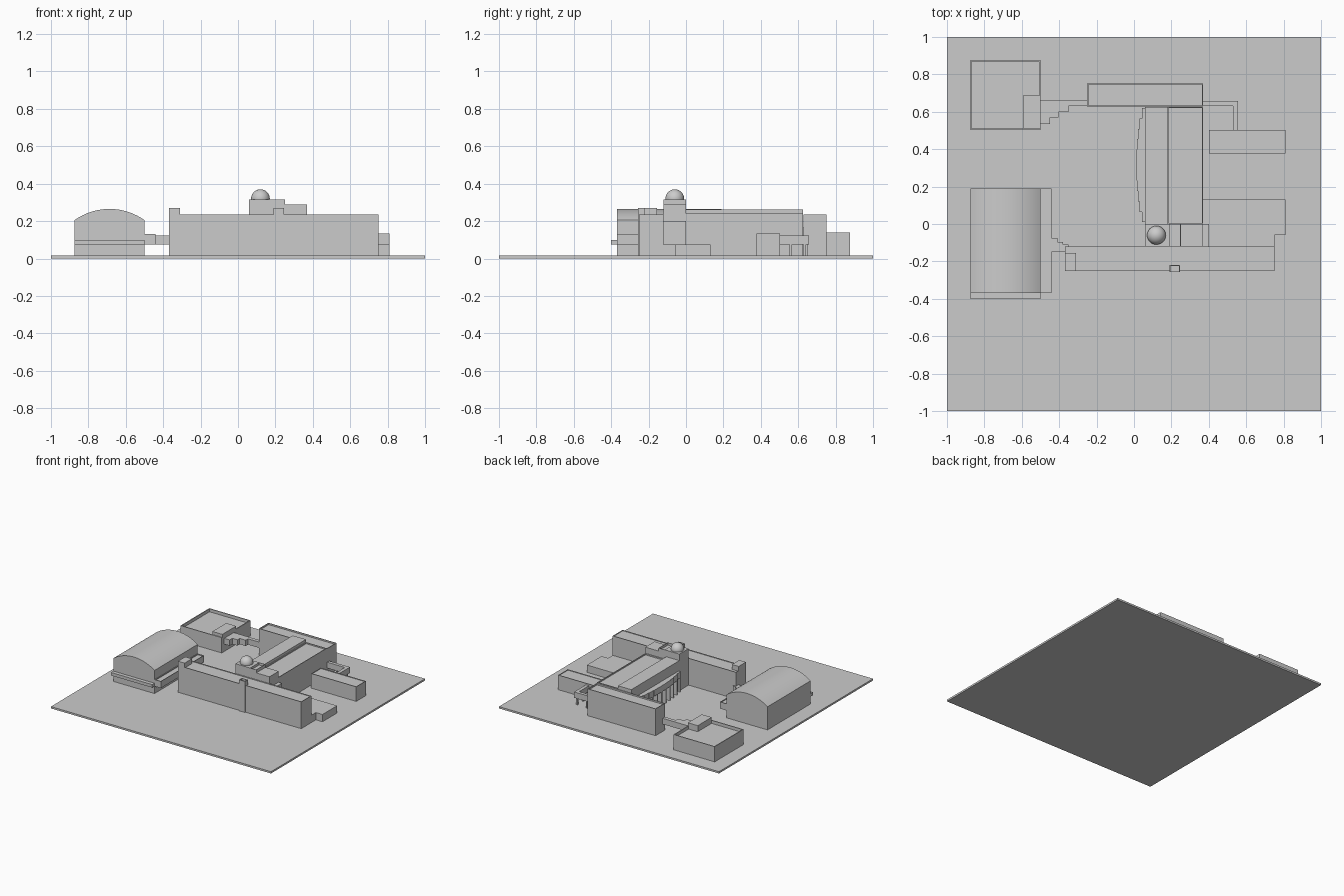
import bpy, bmesh, math

if "Cube" in bpy.data.objects:
    bpy.data.objects.remove(bpy.data.objects["Cube"])

G = 0.015  # top of the ground slab


def finish(name, bm):
    bmesh.ops.recalc_face_normals(bm, faces=bm.faces)
    me = bpy.data.meshes.new(name)
    bm.to_mesh(me)
    bm.free()
    ob = bpy.data.objects.new(name, me)
    bpy.context.collection.objects.link(ob)
    return ob


def prism(name, pts, z0, z1, rim=0, depth=0):
    """Extrude a plan outline; optionally sink the roof inside a parapet."""
    bm = bmesh.new()
    base = bm.faces.new([bm.verts.new((x, y, z0)) for x, y in pts])
    ext = bmesh.ops.extrude_face_region(bm, geom=[base])["geom"]
    bmesh.ops.translate(bm, vec=(0, 0, z1 - z0),
                        verts=[v for v in ext if isinstance(v, bmesh.types.BMVert)])
    bmesh.ops.recalc_face_normals(bm, faces=bm.faces)
    if rim:
        top = max(bm.faces, key=lambda f: f.calc_center_median().z)
        bmesh.ops.inset_region(bm, faces=[top], thickness=rim)
        inner = bmesh.ops.extrude_face_region(bm, geom=[top])["geom"]
        bmesh.ops.translate(bm, vec=(0, 0, -depth),
                            verts=[v for v in inner if isinstance(v, bmesh.types.BMVert)])
        if top.is_valid:
            bmesh.ops.delete(bm, geom=[top], context='FACES_ONLY')
    return finish(name, bm)


def box(name, x0, x1, y0, y1, z0, z1, rim=0, depth=0):
    return prism(name, [(x0, y0), (x1, y0), (x1, y1), (x0, y1)], z0, z1, rim, depth)


box("ground_slab", -1, 1, -1, 1, 0, G)

# Long front wing with its end block and front shaft
box("front_wing", -0.37, 0.75, -0.25, -0.12, G, 0.235, 0.006, 0.005)
box("wing_end_block", -0.37, -0.31, -0.25, -0.155, 0.2, 0.27)
box("front_shaft", 0.19, 0.245, -0.257, -0.22, G, 0.27, 0.006, 0.02)

# Stair tower and dome
box("tower", 0.06, 0.19, -0.12, 0, G, 0.315)
box("tower_shaft", 0.19, 0.25, -0.12, 0, G, 0.315, 0.005, 0.02)
box("tower_side", 0.25, 0.37, -0.12, 0, G, 0.29)
box("tower_annex", 0.37, 0.40, -0.12, 0, G, 0.2)
bm = bmesh.new()
bmesh.ops.create_uvsphere(bm, u_segments=32, v_segments=16, radius=0.05)
bmesh.ops.translate(bm, verts=bm.verts, vec=(0.12, -0.06, 0.32))
for f in bm.faces:
    f.smooth = True
finish("dome", bm)

# Central hall: raised strip and lower roof with parapet
box("hall_raised", 0.06, 0.18, 0, 0.625, G, 0.262)
box("hall_low", 0.18, 0.37, 0, 0.625, G, 0.24, 0.008, 0.01)

# Bowed hall facade: stepped canopy on thin fins
n = 11
for i in range(n):
    y0 = 0.01 + i * 0.61 / n
    y1 = y0 + 0.61 / n
    x = 0.055 - 0.042 * math.sin(math.pi * (i + 0.5) / n) ** 0.6
    box("facade_bay", x, 0.06, y0, y1, 0.13, 0.18)
    box("facade_fin", x, 0.06, y0, y0 + 0.01, G, 0.13)

# Back wing
box("back_wing", -0.25, 0.37, 0.628, 0.752, G, 0.235, 0.008, 0.012)

# Right side: low annex, side block and raised corridor on legs
prism("low_annex", [(0.37, -0.12), (0.75, -0.12), (0.75, -0.06), (0.81, -0.06),
                    (0.81, 0.13), (0.37, 0.13)], G, 0.075)
box("side_block", 0.40, 0.81, 0.378, 0.503, G, 0.135, 0.006, 0.005)
prism("raised_corridor", [(0.37, 0.63), (0.53, 0.63), (0.53, 0.503), (0.557, 0.503),
                          (0.557, 0.657), (0.37, 0.657)], 0.075, 0.123)
for x, y in [(0.543, 0.56), (0.543, 0.635), (0.45, 0.643)]:
    box("corridor_leg", x - 0.006, x + 0.006, y - 0.006, y + 0.006, G, 0.075)

# Barrel-roofed building: arched section extruded along y
cx, half, zs, zt = -0.687, 0.187, 0.205, 0.265
r = (half ** 2 + (zt - zs) ** 2) / (2 * (zt - zs))
a = math.asin(half / r)
prof = [(cx - half, G), (cx + half, G)]
prof += [(cx + r * math.sin(t), zt - r + r * math.cos(t))
         for t in [a - 2 * a * i / 24 for i in range(25)]]
bm = bmesh.new()
front = bm.faces.new([bm.verts.new((x, -0.37, z)) for x, z in prof])
ext = bmesh.ops.extrude_face_region(bm, geom=[front])["geom"]
bmesh.ops.translate(bm, vec=(0, 0.56, 0),
                    verts=[v for v in ext if isinstance(v, bmesh.types.BMVert)])
barrel = finish("barrel_building", bm)
bpy.context.view_layer.objects.active = barrel
barrel.select_set(True)
bpy.ops.object.shade_smooth_by_angle(angle=math.radians(20))
box("barrel_front_ledge", -0.874, -0.50, -0.40, -0.37, 0.075, 0.1)
box("barrel_side_gallery", -0.50, -0.442, -0.37, 0.19, 0.075, 0.13, 0.005, 0.008)

# Stepped bridge from the barrel building to the front wing
prism("front_bridge", [(-0.442, -0.15), (-0.37, -0.15), (-0.37, -0.122), (-0.35, -0.122),
                       (-0.35, -0.11), (-0.38, -0.11), (-0.38, -0.095), (-0.41, -0.095),
                       (-0.41, -0.075), (-0.442, -0.075)], 0.075, 0.122)

# Square building with sunken roof, corner block and stepped rear bridge
box("square_building", -0.875, -0.50, 0.503, 0.877, G, 0.14, 0.01, 0.025)
box("roof_corner_block", -0.59, -0.50, 0.51, 0.69, 0.1, 0.165)
prism("rear_bridge", [(-0.50, 0.66), (-0.25, 0.66), (-0.25, 0.63), (-0.35, 0.63),
                      (-0.35, 0.60), (-0.405, 0.60), (-0.405, 0.57), (-0.45, 0.57),
                      (-0.45, 0.535), (-0.50, 0.535)], 0.075, 0.123)
